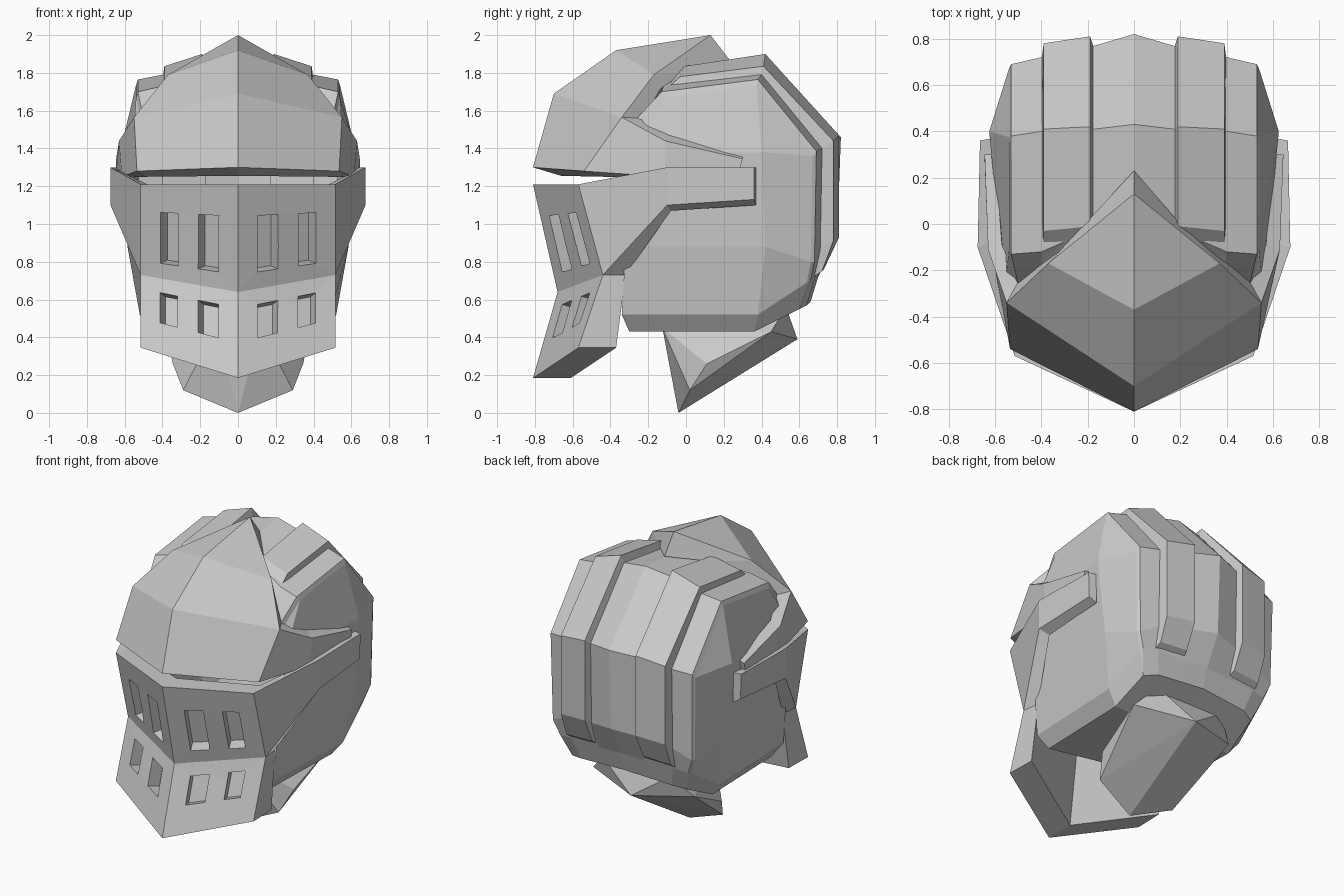
import bpy, bmesh
from mathutils import Vector

if "Cube" in bpy.data.objects:
    bpy.data.objects.remove(bpy.data.objects["Cube"])

steel = bpy.data.materials.new("steel_grey")
steel.diffuse_color = (0.6, 0.6, 0.6, 1)
steel.use_nodes = True
steel.node_tree.nodes["Principled BSDF"].inputs["Base Color"].default_value = steel.diffuse_color


def finish(name, bm):
    bmesh.ops.recalc_face_normals(bm, faces=bm.faces)
    me = bpy.data.meshes.new(name)
    bm.to_mesh(me)
    bm.free()
    me.materials.append(steel)
    ob = bpy.data.objects.new(name, me)
    bpy.context.collection.objects.link(ob)
    return ob


def mirrored(name, verts, faces):
    """Build a right half and its mirror image, welded on the centre plane."""
    bm = bmesh.new()
    for s in (1, -1):
        vs = [bm.verts.new((s * x, y, z)) for x, y, z in verts]
        for f in faces:
            bm.faces.new([vs[i] for i in (f if s > 0 else f[::-1])])
    bmesh.ops.remove_doubles(bm, verts=bm.verts, dist=0.0005)
    return finish(name, bm)


def thick_plate(name, outer, inner, faces):
    """Outer and inner skins joined by a rim along every open edge."""
    n = len(outer)
    edges = [(f[i], f[(i + 1) % len(f)]) for f in faces for i in range(len(f))]
    rim = [(b, a, a + n, b + n) for a, b in edges
           if (b, a) not in edges and not outer[a][0] == outer[b][0] == 0]
    back = [tuple(i + n for i in reversed(f)) for f in faces]
    return mirrored(name, outer + inner, list(faces) + back + rim)


# Skull: front-to-back strips over the crown, then faceted side panels
strips = [
    [(0, -.25, 1.62), (0, 0, 1.84), (0, .43, 1.88), (0, .82, 1.46),
     (0, .80, .92), (0, .70, .72), (0, .66, .59)],
    [(.17, -.24, 1.62), (.17, -.02, 1.79), (.17, .41, 1.85), (.17, .77, 1.44),
     (.17, .76, .90), (.17, .69, .71), (.17, .65, .58)],
    [(.40, -.22, 1.58), (.40, -.12, 1.73), (.40, .40, 1.79), (.40, .72, 1.40),
     (.40, .71, .86), (.38, .68, .71), (.34, .64, .57)],
    [(.50, -.26, 1.56), (.53, -.13, 1.70), (.53, .38, 1.765), (.53, .69, 1.385),
     (.52, .68, .80), (.48, .66, .70), (.43, .60, .55)],
    [(.515, -.23, 1.55), (.54, -.11, 1.67), (.54, .375, 1.735), (.54, .67, 1.36),
     (.53, .66, .80), (.49, .64, .69), (.43, .60, .55)],
]
verts = [p for s in strips for p in s]
faces = [(c * 7 + r, c * 7 + r + 1, c * 7 + r + 8, c * 7 + r + 7)
         for c in range(4) for r in range(6)]
k = len(verts)
verts += [(.625, .40, 1.38), (.585, .42, .88), (.52, .38, .52), (.45, .36, .43),
          (.56, -.30, 1.37), (.53, -.32, .88), (.49, -.34, .52), (.43, -.30, .43),
          (0, -.20, .43), (0, .36, .43)]
faces += [(28, 29, k + 4), (29, 30, k, k + 4), (30, 31, k), (31, 32, k + 1, k),
          (k, k + 1, k + 5, k + 4), (32, 33, k + 2, k + 1), (k + 1, k + 2, k + 6, k + 5),
          (33, 34, k + 3, k + 2), (k + 2, k + 3, k + 7, k + 6),
          (k + 3, k + 9, k + 8, k + 7), (6, 13, 20, 27, k + 3, k + 9)]
mirrored("skull", verts, faces)

# Raised crown ridges, one either side of the centre
top_in = [(-.20, 1.66), (-.01, 1.835), (.42, 1.90), (.81, 1.47), (.81, .93), (.73, .76)]
top_out = [(-.20, 1.63), (-.03, 1.78), (.41, 1.835), (.78, 1.44), (.78, .91), (.72, .75)]
base_in = [(-.18, 1.62), (0, 1.77), (.40, 1.82), (.75, 1.42), (.74, .90), (.66, .71)]
base_out = [(-.18, 1.57), (0, 1.70), (.39, 1.76), (.70, 1.38), (.69, .87), (.66, .71)]
rows = [(.17, base_in), (.19, top_in), (.39, top_out), (.40, base_out)]
verts = [(x, y, z) for x, prof in rows for y, z in prof]
faces = [(c * 6 + r, c * 6 + r + 1, (c + 1) % 4 * 6 + r + 1, (c + 1) % 4 * 6 + r)
         for c in range(4) for r in range(5)] + [(0, 6, 12, 18), (5, 23, 17, 11)]
mirrored("crown_ridges", verts, faces)

# Brow plate with pointed crest and side arms
outer = [(0, -.81, 1.30), (.535, -.54, 1.28), (.55, -.34, 1.565), (0, -.70, 1.69),
         (.37, -.17, 1.79), (0, -.37, 1.92), (0, .13, 2.0),
         (.63, -.11, 1.44), (.645, .30, 1.345), (.645, .28, 1.27), (.615, -.11, 1.25)]
inner = [(0, -.66, 1.255), (.49, -.43, 1.25), (.50, -.25, 1.56), (0, -.60, 1.63),
         (.20, 0, 1.80), (0, -.30, 1.80), (0, .23, 1.87),
         (.57, -.09, 1.47), (.60, .30, 1.36), (.60, .28, 1.27), (.56, -.11, 1.25)]
thick_plate("brow_plate", outer, inner,
            [(0, 1, 2, 3), (3, 2, 4, 5), (5, 4, 6), (1, 10, 7, 2), (10, 9, 8, 7)])

# Visor: two angled front bands and swept arms
outer = [(0, -.81, 1.21), (.515, -.57, 1.21), (0, -.68, .64), (.515, -.44, .73),
         (0, -.81, .185), (.515, -.57, .345), (.675, -.10, 1.30), (.665, .36, 1.30),
         (.66, .36, 1.13), (.675, -.10, 1.10)]
inner = [(0, -.66, 1.21), (.48, -.45, 1.21), (0, -.55, .64), (.50, -.32, .73),
         (0, -.61, .185), (.51, -.37, .345), (.62, -.08, 1.28), (.615, .37, 1.30),
         (.61, .37, 1.10), (.61, -.08, 1.07)]
visor = thick_plate("visor", outer, inner,
                    [(2, 3, 1, 0), (4, 5, 3, 2), (3, 9, 6, 1), (9, 8, 7, 6)])

# Breathing slots sunk square into each visor face
bm = bmesh.new()
for side in (1, -1):
    for lo, hi, v0, v1 in ((2, 0, .16, .70), (4, 2, .41, .81)):
        a, b, c, d = [Vector((side * outer[i][0], *outer[i][1:]))
                      for i in (lo, lo + 1, hi + 1, hi)]
        n = (b - a).cross(d - a).normalized()
        if n.y > 0:
            n = -n
        for u0, u1 in ((.20, .41), (.62, .80)):
            pts = []
            for u, v in ((u0, v0), (u1, v0), (u1, v1), (u0, v1)):
                pts.append(a.lerp(b, u).lerp(d.lerp(c, u), v))
            ring = [bm.verts.new(p + n * o) for o in (.04, -.085) for p in pts]
            for f in ((0, 1, 2, 3), (7, 6, 5, 4), (0, 4, 5, 1), (1, 5, 6, 2),
                      (2, 6, 7, 3), (3, 7, 4, 0)):
                bm.faces.new([ring[i] for i in f])
cutter = finish("slot_cutter", bm)
cutter.hide_render = True
mod = visor.modifiers.new("slots", 'BOOLEAN')
mod.operation, mod.solver, mod.object = 'DIFFERENCE', 'EXACT', cutter
bpy.context.view_layer.objects.active = visor
bpy.ops.object.modifier_apply(modifier=mod.name)
bpy.data.objects.remove(cutter)

# Neck guard: faceted wedge below the skull
bm = bmesh.new()
bm.verts.new((0, -.04, 0))
bm.verts.new((0, .59, .39))
for x, y, z in ((.29, .02, .12), (.345, .11, .26), (.38, .45, .43),
                (.25, .53, .56), (.12, -.125, .45)):
    for s in (1, -1):
        bm.verts.new((s * x, y, z))
bmesh.ops.convex_hull(bm, input=bm.verts)
bmesh.ops.dissolve_limit(bm, angle_limit=.02, verts=bm.verts, edges=bm.edges)
finish("neck_guard", bm)
